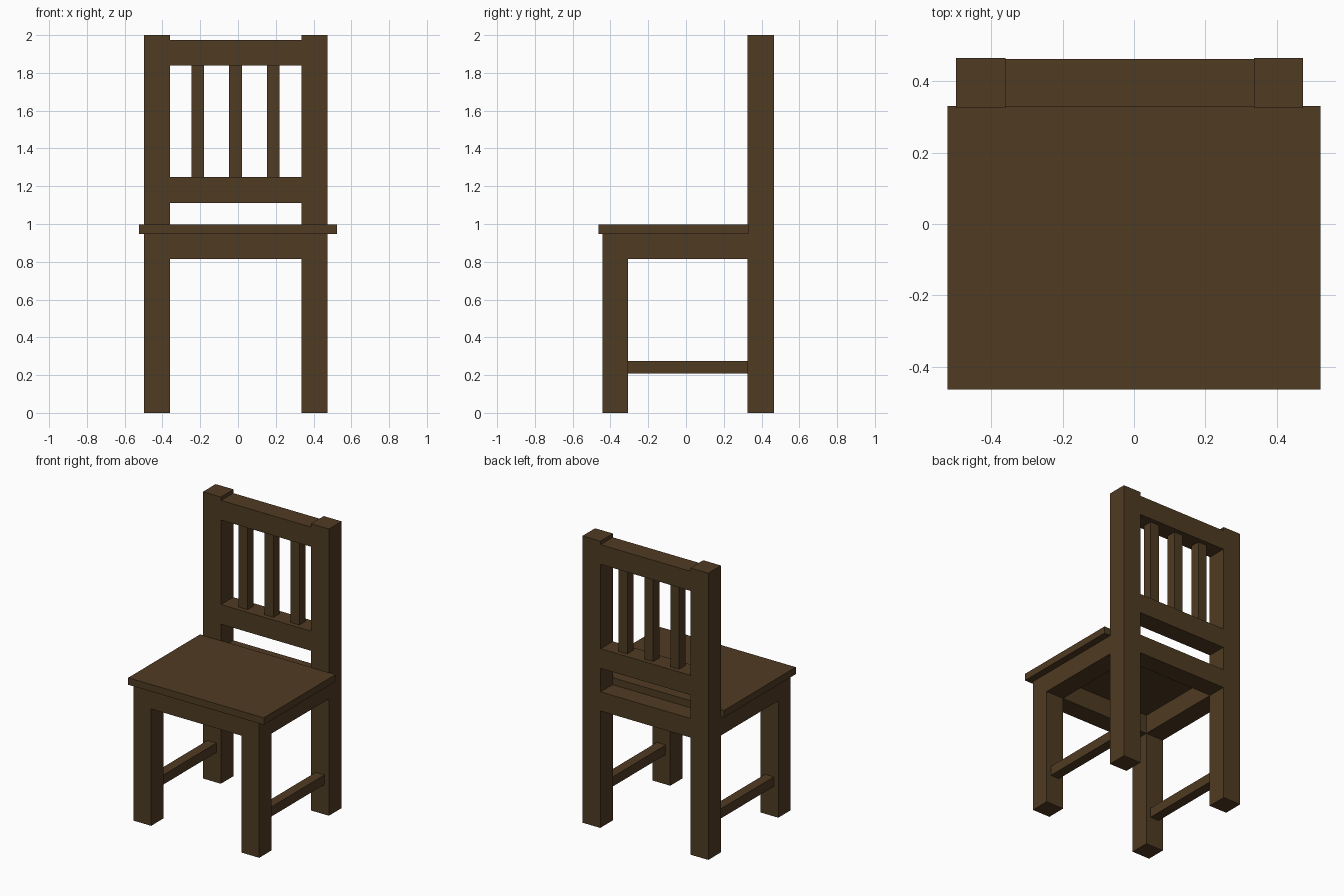
import bpy

if "Cube" in bpy.data.objects:
    bpy.data.objects.remove(bpy.data.objects["Cube"])

wood = bpy.data.materials.new("dark_wood")
wood.diffuse_color = (0.078, 0.044, 0.016, 1)
wood.use_nodes = True
wood.node_tree.nodes["Principled BSDF"].inputs["Base Color"].default_value = wood.diffuse_color


def box(name, x, y, z):
    """Box spanning the given (min, max) ranges."""
    bpy.ops.mesh.primitive_cube_add(size=1, location=[sum(r) / 2 for r in (x, y, z)])
    ob = bpy.context.object
    ob.name = name
    ob.scale = [r[1] - r[0] for r in (x, y, z)]
    bpy.ops.object.transform_apply(location=False, rotation=False, scale=True)
    ob.data.materials.append(wood)
    return ob


FRONT = (-0.443, -0.306)   # depth of front legs
BACK = (0.325, 0.465)      # depth of back legs
RAIL = (0.328, 0.462)      # back rails sit just inside the posts
SPAN = (-0.36, 0.336)      # gap between the legs
APRON = (0.815, 0.948)
LEFT, RIGHT = (-0.498, -0.36), (0.336, 0.474)

# Seat board
box("seat", (-0.523, 0.523), (-0.463, 0.33), (0.948, 0.997))

# Legs, side aprons and side stretchers
for side, x in (("left", LEFT), ("right", RIGHT)):
    mid = sum(x) / 2
    box(f"front_leg_{side}", x, FRONT, (0, 0.948))
    box(f"back_post_{side}", x, BACK, (0, 2))
    box(f"side_apron_{side}", x, (FRONT[1], BACK[0]), APRON)
    box(f"stretcher_{side}", (mid - 0.034, mid + 0.034), (FRONT[1], BACK[0]), (0.208, 0.275))

# Front and back aprons
box("front_apron", SPAN, FRONT, APRON)
box("back_apron", SPAN, RAIL, APRON)

# Backrest rails
box("lower_back_rail", SPAN, RAIL, (1.112, 1.249))
box("top_back_rail", SPAN, RAIL, (1.838, 1.975))

# Vertical back slats
for i, x in enumerate((-0.213, -0.013, 0.187)):
    box(f"back_slat_{i + 1}", (x - 0.034, x + 0.034), (0.361, 0.429), (1.249, 1.838))
